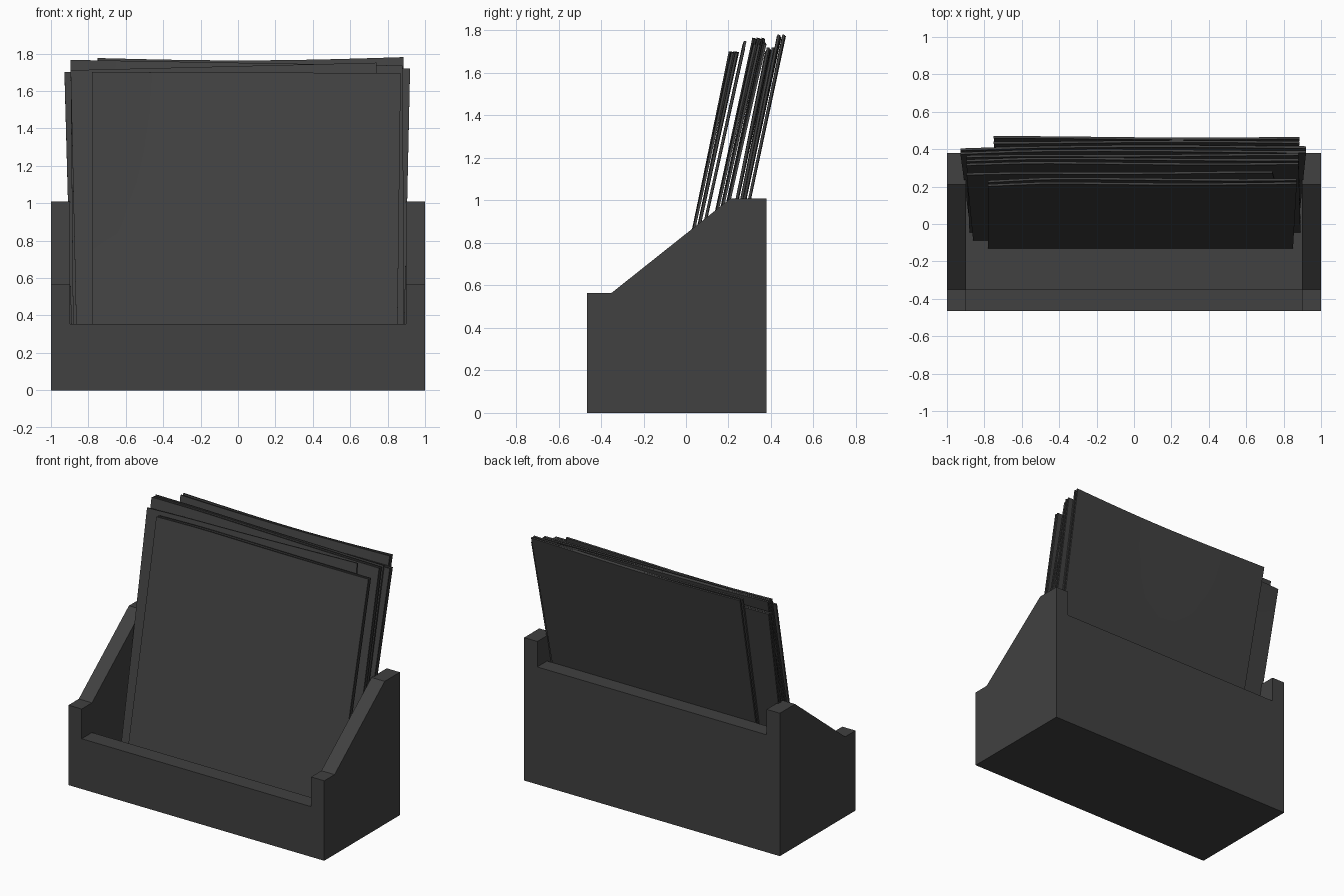
import bpy
import bmesh
import math
import random

random.seed(4)

if "Cube" in bpy.data.objects:
    bpy.data.objects.remove(bpy.data.objects["Cube"], do_unlink=True)

# Single dark grey material
charcoal = bpy.data.materials.new("charcoal_grey")
charcoal.use_nodes = True
COLOUR = (0.052, 0.052, 0.052, 1)
charcoal.diffuse_color = COLOUR
charcoal.node_tree.nodes["Principled BSDF"].inputs["Base Color"].default_value = COLOUR


def add_object(name, bm):
    bmesh.ops.recalc_face_normals(bm, faces=bm.faces)
    mesh = bpy.data.meshes.new(name)
    bm.to_mesh(mesh)
    bm.free()
    mesh.materials.append(charcoal)
    obj = bpy.data.objects.new(name, mesh)
    bpy.context.collection.objects.link(obj)
    return obj


def select_only(obj):
    bpy.ops.object.select_all(action="DESELECT")
    obj.select_set(True)
    bpy.context.view_layer.objects.active = obj


def extrude_profile(name, profile, half_width):
    """Extrude a (y, z) outline along x, centred on x = 0."""
    bm = bmesh.new()
    face = bm.faces.new([bm.verts.new((-half_width, y, z)) for y, z in profile])
    result = bmesh.ops.extrude_face_region(bm, geom=[face])
    verts = [g for g in result["geom"] if isinstance(g, bmesh.types.BMVert)]
    bmesh.ops.translate(bm, verts=verts, vec=(2 * half_width, 0, 0))
    return add_object(name, bm)


# Open-topped holder: side outline minus a stepped channel
FRONT, BACK = -0.465, 0.38
holder = extrude_profile("holder_box", [
    (FRONT, 0), (BACK, 0), (BACK, 1.01), (0.21, 1.01), (-0.35, 0.565), (FRONT, 0.565)], 1)
channel = extrude_profile("channel_cutter", [
    (-0.7, 0.355), (-0.35, 0.355), (-0.35, 0.115), (0.27, 0.115),
    (0.27, 0.83), (0.7, 0.83), (0.7, 2), (-0.7, 2)], 0.897)
channel.hide_render = True
cut = holder.modifiers.new("channel", "BOOLEAN")
cut.operation = "DIFFERENCE"
cut.solver = "EXACT"
cut.object = channel
select_only(holder)
bpy.ops.object.modifier_apply(modifier=cut.name)
bpy.data.objects.remove(channel, do_unlink=True)


# Leaning sheets with slightly warped tops
FLOOR = 0.118


def sheet(name, bottom, top, y_low, y_high, z_left, z_right, bend, dip):
    """bottom and top are (left, right) x limits; bend pushes the left top edge forward."""
    columns, rows = 12, 8
    phase = random.uniform(0, math.tau)
    bm = bmesh.new()
    grid = []
    for r in range(rows + 1):
        v = r / rows
        left = bottom[0] + (top[0] - bottom[0]) * v
        right = bottom[1] + (top[1] - bottom[1]) * v
        line = []
        for c in range(columns + 1):
            u = c / columns
            height = z_left + (z_right - z_left) * u - dip * math.sin(math.pi * u)
            warp = 0.004 * math.sin(5 * u + phase) - bend * max(0, 1 - 5 * u)
            line.append(bm.verts.new((
                left + (right - left) * u,
                y_low + (y_high - y_low) * v + warp * v * v,
                FLOOR + (height - FLOOR) * v)))
        grid.append(line)
    for lower, upper in zip(grid, grid[1:]):
        for c in range(columns):
            bm.faces.new((lower[c], lower[c + 1], upper[c + 1], upper[c]))
    obj = add_object(name, bm)
    solid = obj.modifiers.new("thickness", "SOLIDIFY")
    solid.thickness = 0.012
    solid.offset = 0
    select_only(obj)
    bpy.ops.object.modifier_apply(modifier=solid.name)
    bpy.ops.object.shade_smooth_by_angle(angle=math.radians(30))


# Each folder: bottom x, top x, y low, y high, z left, z right, bend, dip, leaves
folders = [
    ("front_folder", (-0.78, 0.85), (-0.78, 0.87), -0.125, 0.218, 1.70, 1.695, 0.015, 0, 2),
    ("second_folder", (-0.86, 0.84), (-0.895, 0.74), -0.083, 0.275, 1.71, 1.75, 0.01, 0, 1),
    ("middle_folder", (-0.88, 0.89), (-0.895, 0.88), -0.04, 0.325, 1.765, 1.735, 0.01, 0, 3),
    ("fourth_folder", (-0.885, 0.885), (-0.928, 0.92), 0.055, 0.39, 1.70, 1.72, 0.01, 0, 2),
    ("rear_folder", (-0.72, 0.84), (-0.75, 0.885), 0.09, 0.438, 1.775, 1.78, 0.0, 0.015, 2),
]
for name, bottom, top, y_low, y_high, z_left, z_right, bend, dip, leaves in folders:
    for i in range(leaves):
        gap = 0.022 * i
        sheet(f"{name}_leaf_{i + 1}", bottom, top, y_low + gap, y_high + gap,
              z_left, z_right, bend, dip)
